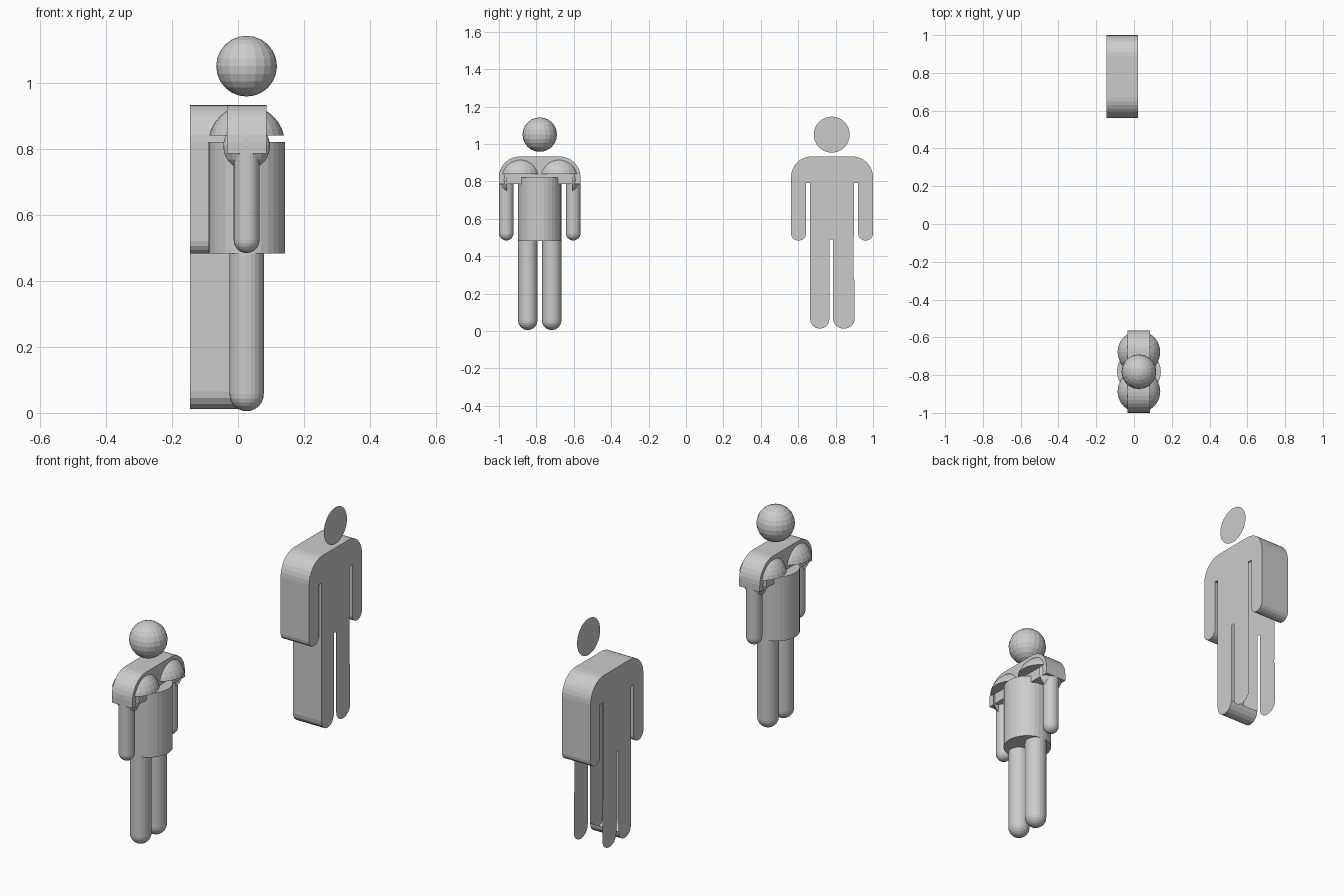
import bpy, bmesh, math
from mathutils import Vector

if "Cube" in bpy.data.objects:
    bpy.data.objects.remove(bpy.data.objects["Cube"])

CX, CY = 0.026, -0.782          # axis of the solid figure
FY = 0.782                      # axis of the flat figure


def finish(name, bm, recalc=True):
    if recalc:
        bmesh.ops.recalc_face_normals(bm, faces=bm.faces)
    me = bpy.data.meshes.new(name)
    bm.to_mesh(me)
    bm.free()
    ob = bpy.data.objects.new(name, me)
    bpy.context.collection.objects.link(ob)
    return ob


def lathe(name, profile, x, y, sides=24):
    """Turn an (r, z) profile about a vertical axis; closed ends."""
    bm = bmesh.new()
    rings = []
    for r, z in profile:
        n = 1 if r < 1e-5 else sides
        rings.append([bm.verts.new((x + r * math.cos(2 * math.pi * i / sides),
                                    y + r * math.sin(2 * math.pi * i / sides), z))
                      for i in range(n)])
    for a, b in zip(rings, rings[1:]):
        for i in range(sides):
            j = (i + 1) % sides
            q = [a[i % len(a)], a[j % len(a)], b[j % len(b)], b[i % len(b)]]
            bm.faces.new(list(dict.fromkeys(q)))
    for end in (rings[0], rings[-1]):
        if len(end) > 1:
            bm.faces.new(end)
    return finish(name, bm)


def limb(name, y, r, z0, z1):
    cap = [(r * math.sin(t), z0 + r - r * math.cos(t))
           for t in (math.pi / 2 * i / 6 for i in range(7))]
    return lathe(name, cap + [(r, z1)], CX, y)


def ball(name, centre, r, cut=None, u=20, v=12):
    """Sphere, optionally cut by a plane (point, normal of removed side)."""
    bm = bmesh.new()
    bmesh.ops.create_uvsphere(bm, u_segments=u, v_segments=v, radius=r)
    bmesh.ops.translate(bm, verts=bm.verts, vec=Vector(centre))
    if cut:
        res = bmesh.ops.bisect_plane(bm, geom=bm.verts[:] + bm.edges[:] + bm.faces[:],
                                     plane_co=cut[0], plane_no=cut[1], clear_outer=True)
        edges = [e for e in res["geom_cut"] if isinstance(e, bmesh.types.BMEdge)]
        bmesh.ops.contextual_create(bm, geom=edges)
    return finish(name, bm)


def arc(cy, cz, ry, rz, a0, a1, n=8):
    return [(cy + ry * math.cos(math.radians(a0 + (a1 - a0) * i / n)),
             cz + rz * math.sin(math.radians(a0 + (a1 - a0) * i / n))) for i in range(n + 1)]


# --- Solid figure ---
ball("head", (CX, CY, 1.05), 0.092)
lathe("torso", [(0.116, 0.482), (0.116, 0.82)], CX, CY, 32)

for s, side in ((-1, "left"), (1, "right")):
    limb(side + "_leg", CY + s * 0.064, 0.052, 0.005, 0.485)
    limb(side + "_arm", CY + s * 0.179, 0.039, 0.484, 0.83)
    # Flat-bottomed shoulder dome
    ball(side + "_shoulder_dome", (CX, CY + s * 0.104, 0.815), 0.116,
         ((0, 0, 0.84), (0, 0, -1)), 24, 16)
    # Rounded patch at the top of the arm
    ball(side + "_arm_cap", (CX, CY + s * 0.138, 0.808), 0.081,
         ((0, CY + s * 0.175, 0), (0, -s, 0)))

# Shoulder yoke: rounded slab across both shoulders
yoke = ([(CY - 0.218, 0.785)] + arc(CY - 0.108, 0.82, 0.11, 0.113, 180, 90)
        + arc(CY + 0.108, 0.82, 0.11, 0.113, 90, 0) + [(CY + 0.218, 0.785)])
bm = bmesh.new()
sides = [[bm.verts.new((x, y, z)) for y, z in yoke] for x in (-0.034, 0.086)]
for ring in sides:
    bm.faces.new(ring)
for i in range(len(yoke)):
    j = (i + 1) % len(yoke)
    bm.faces.new((sides[0][i], sides[0][j], sides[1][j], sides[1][i]))
finish("shoulder_yoke", bm)

# --- Flat figure: two silhouettes joined by a partial side wall ---
lead = [(0.767, 0.489)]
walled = (arc(0.715, 0.065, 0.052, 0.053, 0, -180)
          + [(0.663, 0.79), (0.642, 0.79)]
          + arc(0.6015, 0.52, 0.0405, 0.037, 0, -180)
          + arc(0.671, 0.82, 0.11, 0.113, 180, 90)
          + arc(0.89, 0.82, 0.11, 0.113, 90, 0)
          + arc(0.96, 0.52, 0.04, 0.037, 0, -180)
          + [(0.92, 0.79)])
tail = ([(0.898, 0.79), (0.896, 0.285), (0.902, 0.265)]
        + arc(0.844, 0.065, 0.058, 0.053, 0, -180) + [(0.786, 0.489)])
outline = lead + walled + tail

bm = bmesh.new()
back, front = [[bm.verts.new((x, y, z)) for y, z in outline] for x in (-0.145, 0.021)]
bm.faces.new(back)
bm.faces.new(front[::-1])
for i in range(len(lead), len(lead) + len(walled) - 1):
    bm.faces.new((back[i + 1], back[i], front[i], front[i + 1]))
finish("flat_body", bm)

bm = bmesh.new()
bm.faces.new([bm.verts.new((0.021, y, z))
              for y, z in arc(FY - 0.003, 1.05, 0.096, 0.096, 0, 360, 32)[:-1]])
finish("flat_head", bm, False)
